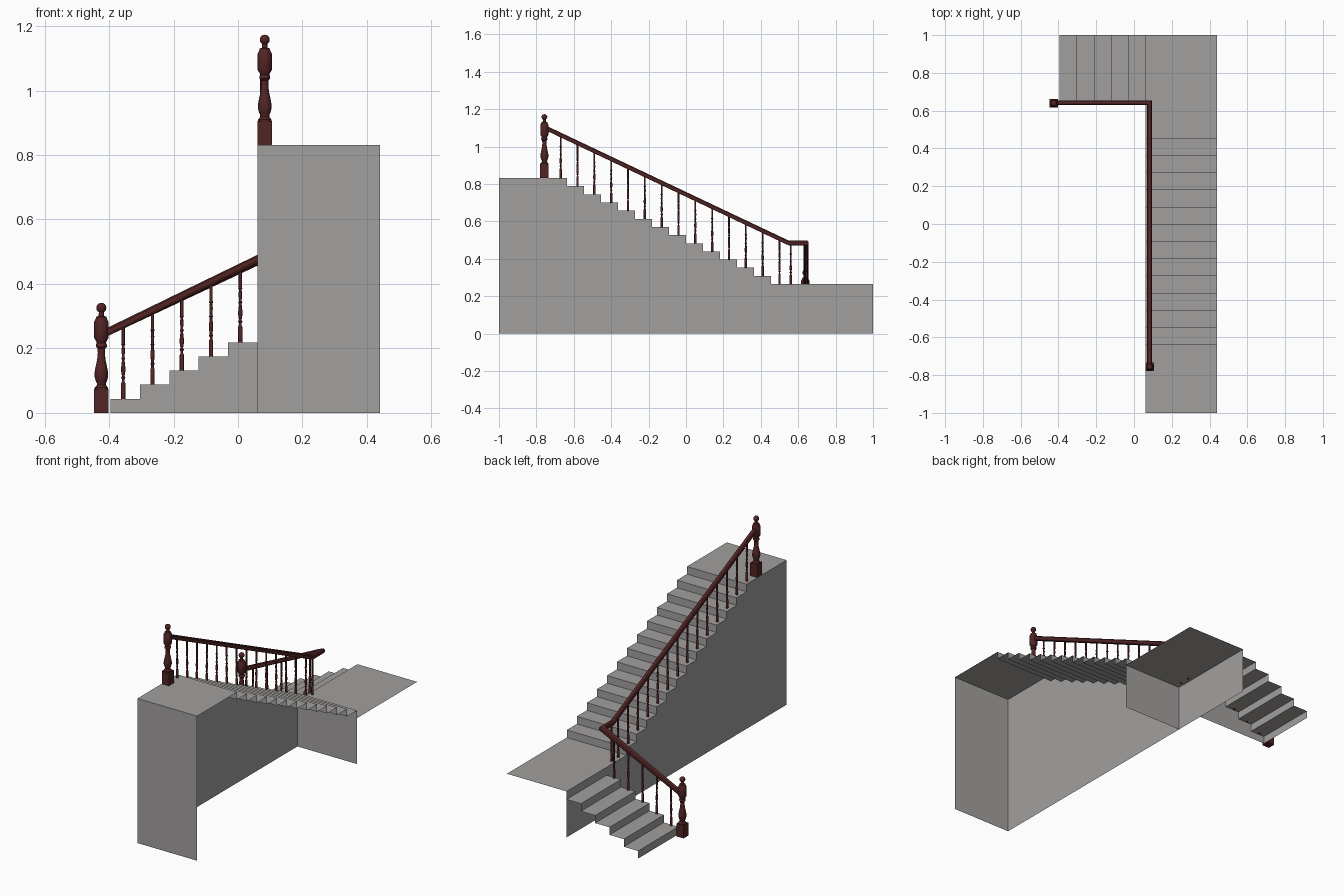
import bpy, bmesh, math
from mathutils import Vector

if "Cube" in bpy.data.objects:
    bpy.data.objects.remove(bpy.data.objects["Cube"])


def material(name, rgb):
    m = bpy.data.materials.new(name)
    m.diffuse_color = (*rgb, 1)
    m.use_nodes = True
    m.node_tree.nodes["Principled BSDF"].inputs["Base Color"].default_value = m.diffuse_color
    return m


STONE = material("grey stone", (0.36, 0.35, 0.345))
WOOD = material("dark red wood", (0.085, 0.018, 0.018))


def make(name, bm, mat, smooth=False):
    me = bpy.data.meshes.new(name)
    bm.to_mesh(me)
    bm.free()
    me.materials.append(mat)
    ob = bpy.data.objects.new(name, me)
    bpy.context.collection.objects.link(ob)
    if smooth:
        bpy.ops.object.select_all(action='DESELECT')
        ob.select_set(True)
        bpy.context.view_layer.objects.active = ob
        bpy.ops.object.shade_smooth_by_angle(angle=math.radians(40))
    return ob


def face(bm, *pts):
    bm.faces.new([bm.verts.new(p) for p in pts])


RISE, RUN = 0.0436, 0.091
X0, X1 = 0.06, 0.44           # main flight width
LAND_Y, LAND_Z = 0.455, 0.265
LOW_X, LOW_Y = -0.395, 0.635  # lower flight start and open side

# Main flight: treads, risers and closed left wall (right side and bottom open)
bm = bmesh.new()
for i in range(13):
    y = LAND_Y - i * RUN
    y2 = -1 if i == 12 else y - RUN
    z = LAND_Z + i * RISE
    t = z + RISE
    face(bm, (X1, y, z), (X0, y, z), (X0, y, t), (X1, y, t))
    face(bm, (X0, y2, t), (X1, y2, t), (X1, y, t), (X0, y, t))
    face(bm, (X0, y, 0), (X0, y2, 0), (X0, y2, t), (X0, y, t))
face(bm, (X0, -1, 0), (X1, -1, 0), (X1, -1, t), (X0, -1, t))
face(bm, (X1, LAND_Y, 0), (X0, LAND_Y, 0), (X0, LAND_Y, LAND_Z), (X1, LAND_Y, LAND_Z))
bmesh.ops.remove_doubles(bm, verts=bm.verts, dist=1e-4)
make("main_flight", bm, STONE)

# Landing slab with the wall below its left edge
bm = bmesh.new()
face(bm, (X0, LAND_Y, LAND_Z), (X1, LAND_Y, LAND_Z), (X1, 1, LAND_Z), (X0, 1, LAND_Z))
face(bm, (X0, 1, 0), (X0, LAND_Y, 0), (X0, LAND_Y, LAND_Z), (X0, 1, LAND_Z))
make("landing", bm, STONE)

# Lower flight: treads, risers and closed front wall
bm = bmesh.new()
for i in range(5):
    x = LOW_X + i * RUN
    x2 = X0 if i == 4 else x + RUN
    z, t = i * 0.0438, (i + 1) * 0.0438
    face(bm, (x, 1, z), (x, LOW_Y, z), (x, LOW_Y, t), (x, 1, t))
    face(bm, (x, LOW_Y, t), (x2, LOW_Y, t), (x2, 1, t), (x, 1, t))
    face(bm, (x, LOW_Y, 0), (x2, LOW_Y, 0), (x2, LOW_Y, t), (x, LOW_Y, t))
bmesh.ops.remove_doubles(bm, verts=bm.verts, dist=1e-4)
make("lower_flight", bm, STONE)

# Handrail: chamfered section swept along the path, mitred at the corner
RX, RY = 0.082, 0.642
path = [((RX, -0.755, 1.102), (1, 0)), ((RX, 0.55, 0.484), (1, 0)),
        ((RX, RY, 0.484), (1, 1)), ((-0.42, RY, 0.244), (0, 1))]
section = [(-.009, -.013), (.009, -.013), (.013, -.006), (.013, .007),
           (.008, .013), (-.008, .013), (-.013, .007), (-.013, -.006)]
bm = bmesh.new()
rings = [[bm.verts.new((p[0] + s * d[0], p[1] + s * d[1], p[2] + h)) for s, h in section]
         for p, d in path]
for a, b in zip(rings, rings[1:]):
    for k in range(8):
        n = (k + 1) % 8
        bm.faces.new((a[k], a[n], b[n], b[k]))
bm.faces.new(rings[0])
bm.faces.new(rings[-1])
bmesh.ops.recalc_face_normals(bm, faces=bm.faces)
make("handrail", bm, WOOD)


def lathe(bm, x, y, z, profile, n):
    rows = []
    for r, h in profile:
        rows.append([bm.verts.new((x + r * math.cos(2 * math.pi * k / n),
                                   y + r * math.sin(2 * math.pi * k / n), z + h))
                     for k in range(n)])
    for a, b in zip(rows, rows[1:]):
        for k in range(n):
            m = (k + 1) % n
            bm.faces.new((a[k], a[m], b[m], b[k]))
    bm.faces.new(rows[0][::-1])
    bm.faces.new(rows[-1])


def box(bm, x, y, z0, z1, h):
    g = bmesh.ops.create_cube(bm, size=1)
    for v in g['verts']:
        v.co = Vector((x + v.co.x * 2 * h, y + v.co.y * 2 * h,
                       (z0 + z1) / 2 + v.co.z * (z1 - z0)))


# Turned balusters: radius against fraction of height
BAL = [(.0065, 0), (.0065, .22), (.004, .24), (.004, .27), (.007, .29), (.004, .31),
       (.0065, .38), (.0065, .43), (.004, .53), (.0065, .55), (.004, .57),
       (.0055, .66), (.004, .72), (.0065, .74), (.005, .76), (.005, 1)]


def balusters(name, spots):
    bm = bmesh.new()
    for x, y, z, top in spots:
        lathe(bm, x, y, z - .002, [(r, f * (top - z)) for r, f in BAL], 10)
    make(name, bm, WOOD, True)


spots = []
for i in range(14):
    y = -0.67 + i * 0.09
    spots.append((RX, y, LAND_Z + (13 - i) * RISE, 1.102 - 0.4736 * (y + 0.755)))
spots.append((RX, 0.56, LAND_Z, 0.484))
balusters("main_balusters", spots)
balusters("lower_balusters",
          [(x, RY + .002, (i + 1) * 0.0438, 0.244 + 0.478 * (x + 0.42))
           for i, x in enumerate(-0.356 + 0.0908 * k for k in range(5))])

# Newel posts: square foot, turned shaft, drum and ball finial
NEWEL = [(.021, .073), (.021, .078), (.014, .086), (.014, .092), (.017, .098), (.021, .112),
         (.021, .125), (.018, .142), (.013, .165), (.011, .185), (.012, .2), (.017, .205),
         (.017, .212), (.014, .217), (.016, .222), (.022, .232), (.022, .283),
         (.017, .293), (.016, .298), (.009, .301), (.008, .308)]
BALL = [(.0155 * math.sin(a), .326 - .0155 * math.cos(a))
        for a in [math.radians(30 + 18.5 * k) for k in range(9)]]
for name, x, y, z in (("upper_newel", 0.083, -0.757, LAND_Z + 13 * RISE),
                      ("lower_newel", -0.424, 0.638, 0)):
    bm = bmesh.new()
    box(bm, x, y, z, z + .074, .0225)
    lathe(bm, x, y, z, NEWEL + BALL, 20)
    make(name, bm, WOOD, True)
